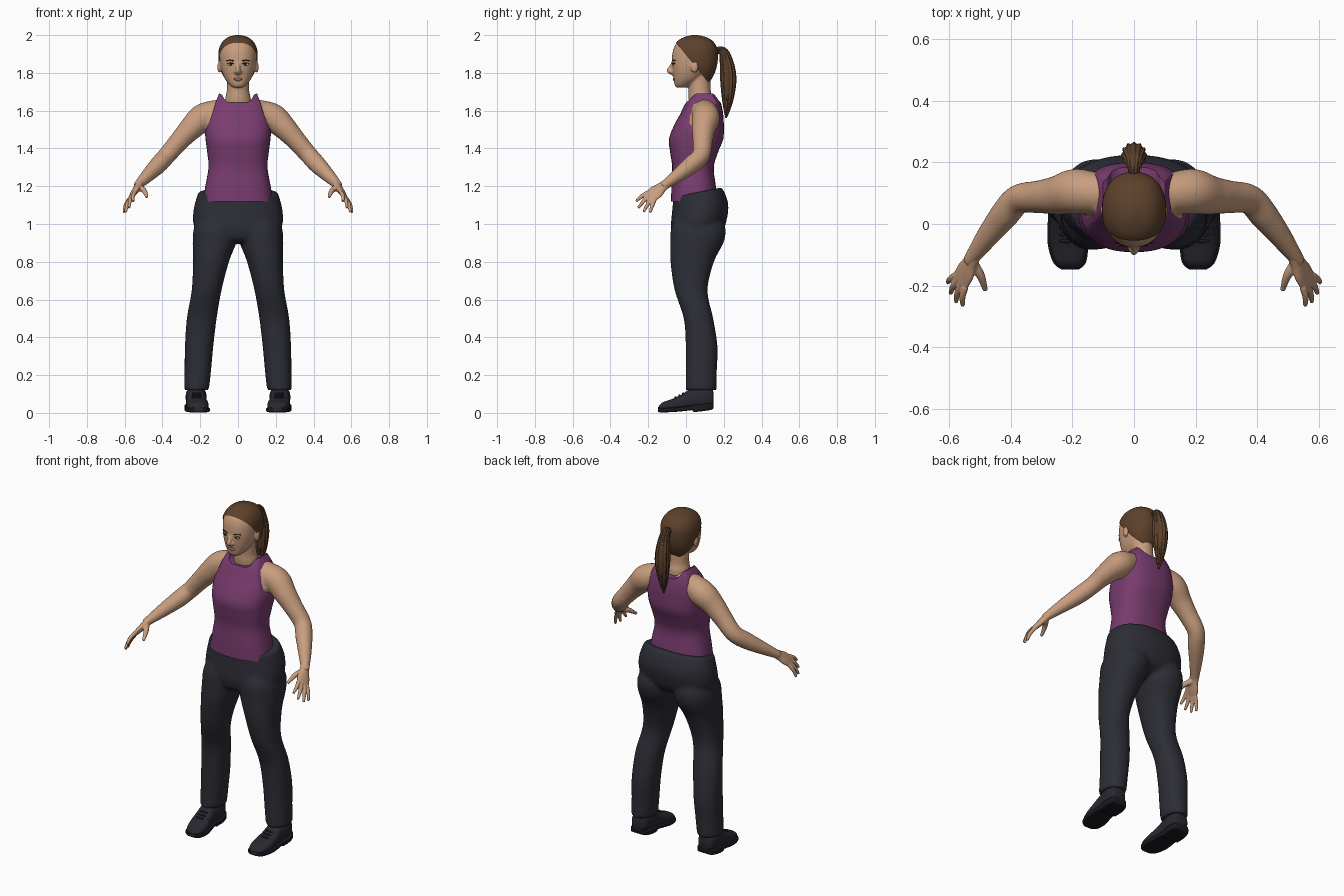
import bpy, bmesh, math
from mathutils import Vector, Matrix
from mathutils.bvhtree import BVHTree

if "Cube" in bpy.data.objects:
    bpy.data.objects.remove(bpy.data.objects["Cube"])


def material(name, r, g, b):
    m = bpy.data.materials.new(name)
    m.use_nodes = True
    m.diffuse_color = (r, g, b, 1)
    shader = next(n for n in m.node_tree.nodes if n.type == 'BSDF_PRINCIPLED')
    shader.inputs["Base Color"].default_value = (r, g, b, 1)
    shader.inputs["Roughness"].default_value = 0.8
    return m


SKIN = material("skin", .58, .34, .21)
PURPLE = material("purple cloth", .19, .045, .16)
TROUSER = material("charcoal cloth", .026, .027, .036)
LEATHER = material("dark leather", .021, .022, .03)
SOLE = material("black rubber", .01, .01, .014)
HAIR = material("brown hair", .11, .053, .024)
LIP = material("lip rose", .4, .18, .13)
WHITE = material("eye white", .5, .45, .4)
DARK = material("dark brown", .03, .016, .01)


def curve_rows(rows, k=5):
    """Catmull-Rom interpolation between rows of numbers."""
    out = []
    for i in range(len(rows) - 1):
        a, b, c, d = rows[max(i - 1, 0)], rows[i], rows[i + 1], rows[min(i + 2, len(rows) - 1)]
        for t in (j / k for j in range(k)):
            out.append([q + .5 * t * (r - p + t * (2 * p - 5 * q + 4 * r - s + t * (3 * (q - r) + s - p)))
                        for p, q, r, s in zip(a, b, c, d)])
    return out + [list(rows[-1])]


def section(c, u, v, power=2, ridge=0, n=48):
    pts = []
    for i in range(n):
        a = math.tau * i / n
        f = lambda w: math.copysign(abs(w) ** (2 / power), w)
        k = 1 + ridge * math.cos(12 * a)
        pts.append(c + u * f(math.cos(a)) * k + v * f(math.sin(a)) * k)
    return pts


def loft(bm, rings):
    loops = [[bm.verts.new(p) for p in ring] for ring in rings]
    n = len(loops[0])
    for a, b in zip(loops, loops[1:]):
        for i in range(n):
            j = (i + 1) % n
            bm.faces.new((a[i], a[j], b[j], b[i]))
    bm.faces.new(loops[0])
    bm.faces.new(loops[-1])


def stack(bm, rows, cx=0, power=2.2, slope=0, grow=0):
    """Level sections given as height, half width, front, back, side shift."""
    rings = []
    for z, rx, y0, y1, dx in curve_rows([tuple(r) + (0,) * (5 - len(r)) for r in rows]):
        ry = (y1 - y0) / 2 + grow
        rings.append(section(Vector((cx + dx, (y0 + y1) / 2, z)), Vector((rx + grow, 0, 0)),
                             Vector((0, ry, ry * slope)), power))
    loft(bm, rings)


def tube(bm, rows, side=1, ref=(0, 0, 1), ridge=0, n=32):
    """Round tube through rows of x, y, z, radius."""
    rows = curve_rows(rows)
    pts = [Vector((r[0] * side, r[1], r[2])) for r in rows]
    rings = []
    for i, p in enumerate(pts):
        t = (pts[min(i + 1, len(pts) - 1)] - pts[max(i - 1, 0)]).normalized()
        u = t.cross(Vector(ref)).normalized()
        rings.append(section(p, u * rows[i][3], u.cross(t) * rows[i][3], 2, ridge, n))
    loft(bm, rings)


def ball(bm, centre, radii):
    bmesh.ops.create_uvsphere(bm, u_segments=24, v_segments=14, radius=1,
                              matrix=Matrix.Translation(centre) @ Matrix.Diagonal((*radii, 1)))


def build(bm, name, mat, voxel=0, relax=0, cutter=None):
    bmesh.ops.recalc_face_normals(bm, faces=bm.faces)
    mesh = bpy.data.meshes.new(name)
    bm.to_mesh(mesh)
    bm.free()
    ob = bpy.data.objects.new(name, mesh)
    bpy.context.collection.objects.link(ob)
    if voxel:
        m = ob.modifiers.new("blend", 'REMESH')
        m.mode, m.voxel_size = 'VOXEL', voxel
    if relax:
        m = ob.modifiers.new("relax", 'SMOOTH')
        m.factor, m.iterations = .5, relax
    if cutter:
        m = ob.modifiers.new("trim", 'BOOLEAN')
        m.operation, m.object, m.solver = 'INTERSECT', cutter, 'EXACT'
    if ob.modifiers:
        dg = bpy.context.evaluated_depsgraph_get()
        ob.data = bpy.data.meshes.new_from_object(ob.evaluated_get(dg))
        ob.modifiers.clear()
    ob.data.materials.clear()
    ob.data.materials.append(mat)
    ob.data.shade_smooth()
    ob.data.set_sharp_from_angle(angle=math.radians(50))
    return ob


# Upper body skin: chest, shoulders and arms blended together
torso = [(1.12, .185, -.079, .165), (1.2, .173, -.077, .158), (1.3, .156, -.073, .147),
         (1.38, .163, -.084, .17), (1.45, .172, -.09, .197), (1.52, .176, -.064, .2),
         (1.58, .166, -.032, .197), (1.64, .148, -.002, .185), (1.69, .118, .035, .16), (1.71, .1, .05, .15)]
arm = [(.04, .1, 1.595, .068), (.12, .1, 1.588, .068), (.19, .105, 1.56, .074), (.25, .093, 1.505, .063),
       (.31, .088, 1.44, .053), (.375, .08, 1.365, .048), (.42, .03, 1.315, .047),
       (.475, -.04, 1.26, .037), (.522, -.105, 1.212, .026), (.535, -.125, 1.195, .024)]
bm = bmesh.new()
stack(bm, torso[:-2], power=2.5, grow=-.012)
for s in (1, -1):
    tube(bm, arm, s)
build(bm, "arms_and_chest", SKIN, .009, 5)

# Tank top trimmed to its armholes and neckline
half = [(.23, 1.05), (.23, 1.44), (.178, 1.49), (.155, 1.53), (.138, 1.58), (.12, 1.64),
        (.1, 1.692), (.085, 1.685), (.07, 1.655), (.045, 1.642)]
outline = half + [(-x, z) for x, z in reversed(half)]
bm = bmesh.new()
loft(bm, [[Vector((x, y, z)) for x, z in outline] for y in (-.5, .5)])
cutter = build(bm, "top_cutter", PURPLE)
cutter.hide_render = True
bm = bmesh.new()
stack(bm, torso, power=2.5)
build(bm, "tank_top", PURPLE, cutter=cutter)
bpy.data.objects.remove(cutter)

# Trousers
bm = bmesh.new()
stack(bm, [(.905, .09, 0, .1), (.94, .2, -.06, .19), (1, .236, -.08, .217), (1.07, .236, -.076, .224),
           (1.13, .222, -.07, .208), (1.168, .209, -.068, .188)], slope=.2)
leg = [(.12, .066, -.002, .162, .22), (.22, .07, 0, .163, .213), (.35, .075, -.001, .167, .206),
       (.5, .079, -.012, .144, .192), (.65, .079, -.06, .114, .166), (.8, .095, -.082, .148, .143),
       (.9, .115, -.082, .198, .125), (.97, .115, -.08, .21, .12), (1.03, .1, -.06, .19, .11)]
for s in (1, -1):
    stack(bm, [r[:4] + (r[4] * s,) for r in leg])
build(bm, "trousers", TROUSER, .01, 6)

# Hands
across, palm_out = Vector((.477, .667, -.572)), Vector((.82, -.1, .56))
knuckle = Vector((.562, -.185, 1.148))
tips = [(.555, -.265, 1.12), (.577, -.253, 1.085), (.595, -.225, 1.063), (.604, -.19, 1.06)]
flip = Matrix.Diagonal((-1, 1, 1, 1))
for s, label in ((1, "left"), (-1, "right")):
    bm = bmesh.new()
    palm = [(.515, -.092, 1.222, .025, .022), (.53, -.125, 1.197, .029, .02),
            (.546, -.155, 1.172, .04, .017), (*knuckle, .04, .012)]
    loft(bm, [section(Vector(r[:3]), across * r[3], palm_out * r[4]) for r in curve_rows(palm)])
    for i, tip in enumerate(tips):
        root = knuckle + across * (i * .02 - .03)
        mid = root.lerp(Vector(tip), .5) + palm_out * .006
        tube(bm, [(*root, .0115), (*mid, .0105), (*tip, .007)])
    tube(bm, [(.525, -.125, 1.195, .018), (.497, -.168, 1.176, .014), (.482, -.215, 1.143, .008)])
    if s < 0:
        bmesh.ops.transform(bm, matrix=flip, verts=bm.verts)
    build(bm, label + "_hand", SKIN, .004, 2)

# Shoes: along y, half width, bottom, top, sideways position
shoe = [(-.147, .022, .008, .03, .207), (-.125, .046, .006, .055, .209), (-.07, .058, .008, .075, .214),
        (-.02, .054, .012, .1, .22), (.03, .05, .018, .13, .222), (.09, .055, .025, .14, .222),
        (.135, .045, .032, .13, .222), (.145, .03, .04, .11, .222)]
for s, label in ((1, "left"), (-1, "right")):
    upper, sole, laces = bmesh.new(), bmesh.new(), bmesh.new()
    top, base = [], []
    for y, w, z0, z1, x in curve_rows(shoe):
        c, h = Vector((x * s, y, (z0 + z1) / 2)), (z1 - z0) / 2
        top.append(section(c, Vector((w, 0, 0)), Vector((0, 0, h)), 2.5))
        heel = .012 if y > .04 else 0
        c = Vector((x * s, y, z0 + .009 - heel / 2))
        base.append(section(c, Vector((w + .007, 0, 0)), Vector((0, 0, .0125 + heel / 2)), 6))
    loft(upper, top)
    loft(sole, base)
    for y, z in ((-.055, .082), (-.035, .092), (-.015, .103)):
        ball(laces, (.218 * s, y, z), (.026, .006, .006))
    build(upper, label + "_shoe", LEATHER)
    build(sole, label + "_sole", SOLE)
    build(laces, label + "_laces", SOLE)

# Head, neck, nose and ears
bm = bmesh.new()
stack(bm, [(1.722, .024, -.05, 0), (1.735, .043, -.06, .03), (1.77, .07, -.066, .08), (1.82, .089, -.073, .13),
           (1.87, .097, -.075, .155), (1.92, .096, -.068, .158), (1.96, .08, -.048, .14),
           (1.984, .05, -.01, .1), (1.993, .01, .03, .06)])
stack(bm, [(1.58, .075, .025, .14), (1.66, .068, .014, .142), (1.7, .06, .014, .132),
           (1.75, .058, .012, .13), (1.8, .058, .01, .13)], power=2)
tube(bm, [(0, -.066, 1.86, .008), (0, -.08, 1.83, .011), (0, -.089, 1.812, .013), (0, -.074, 1.799, .012)],
     ref=(1, 0, 0))
for s in (1, -1):
    ball(bm, (.012 * s, -.076, 1.806), (.009, .011, .008))
    ball(bm, (.099 * s, .045, 1.83), (.01, .02, .03))
head = build(bm, "head", SKIN, .006, 2)

# Painted face details laid on the skin
bm = bmesh.new()
bm.from_mesh(head.data)
tree = BVHTree.FromBMesh(bm)
bm.free()


def on_face(name, mat, spots, radii):
    b = bmesh.new()
    for x, z in spots:
        hit = tree.ray_cast(Vector((x, -1, z)), Vector((0, 1, 0)))[0]
        ball(b, (x, hit.y + .001, z), radii)
    build(b, name, mat)


on_face("eyes", WHITE, [(-.039, 1.845), (.039, 1.845)], (.017, .004, .0065))
on_face("irises", DARK, [(-.038, 1.845), (.038, 1.845)], (.0075, .0055, .006))
on_face("lashes", DARK, [(s * x, 1.852 - abs(x - .039) * .25) for s in (1, -1) for x in (.028, .039, .05)],
        (.009, .004, .0025))
on_face("eyebrows", DARK, [(s * x, 1.868 - abs(x - .045) * .2) for s in (1, -1) for x in (.027, .04, .053)],
        (.01, .004, .003))
on_face("lips", LIP, [(-.009, 1.768), (.009, 1.768), (0, 1.763)], (.016, .005, .006))

# Swept-back hair with a ponytail
bm = bmesh.new()
stack(bm, [(1.735, .05, .03, .115), (1.78, .078, 0, .143), (1.83, .097, -.04, .162), (1.88, .104, -.074, .169),
           (1.93, .1, -.07, .165), (1.968, .08, -.046, .142), (1.99, .05, -.008, .104), (2, .012, .03, .06)])
bmesh.ops.bisect_plane(bm, geom=bm.verts[:] + bm.edges[:] + bm.faces[:], plane_co=(0, -.05, 1.955),
                       plane_no=(0, .22, .18), clear_inner=True)
build(bm, "hair", HAIR)
bm = bmesh.new()
tube(bm, [(0, .145, 1.905, .016), (0, .178, 1.92, .019), (0, .203, 1.9, .027), (0, .219, 1.83, .037),
          (0, .224, 1.76, .04), (0, .222, 1.68, .032), (0, .217, 1.61, .018), (0, .212, 1.56, .003)],
     ref=(1, 0, 0), ridge=.07, n=96)
build(bm, "ponytail", HAIR)
